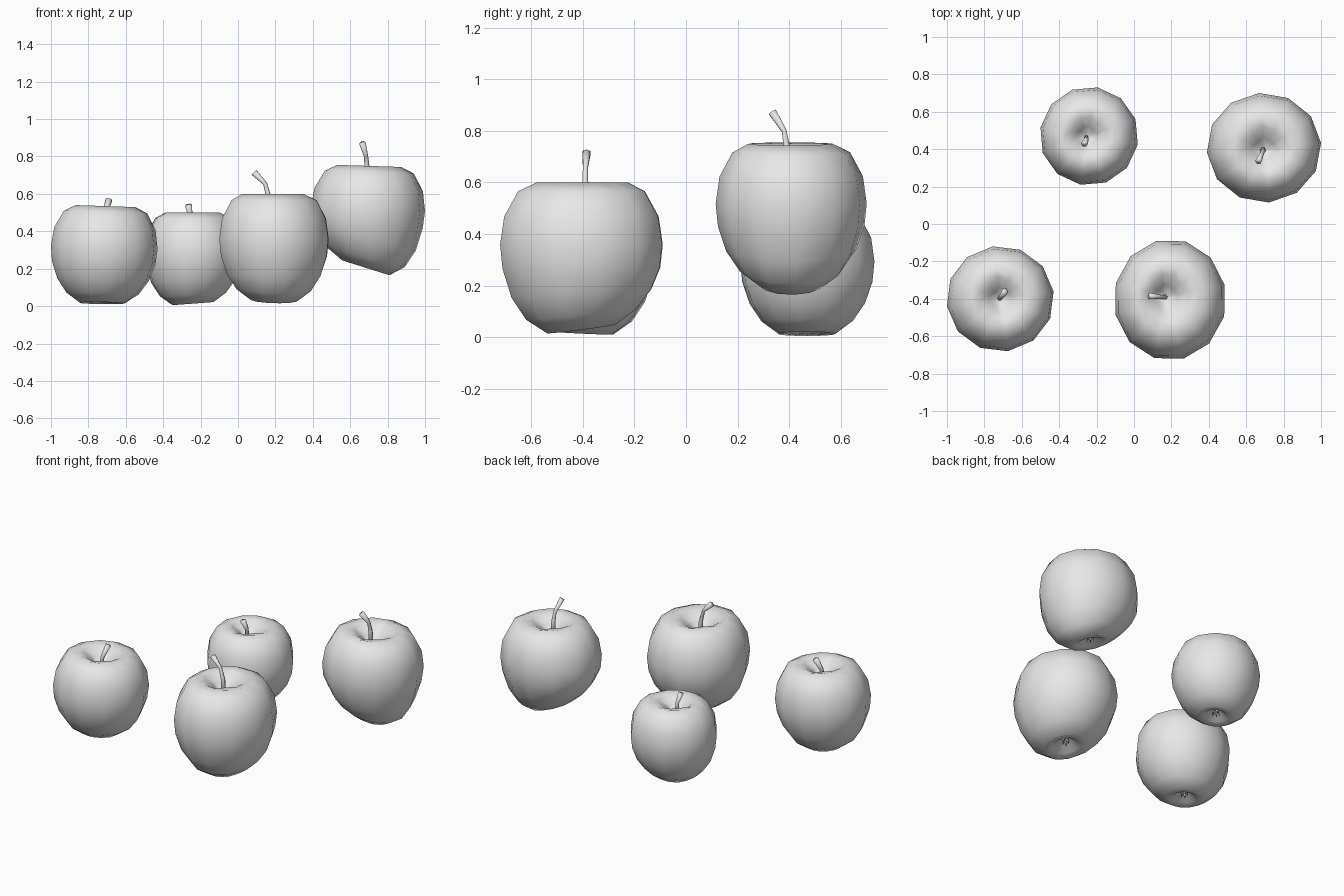
import bpy, bmesh
from math import sin, cos, pi, radians
from mathutils import Vector, Matrix

if "Cube" in bpy.data.objects:
    bpy.data.objects.remove(bpy.data.objects["Cube"], do_unlink=True)

COLOUR = (0.8, 0.8, 0.8, 1)
grey = bpy.data.materials.new("plain_grey")
grey.use_nodes = True
grey.diffuse_color = COLOUR
grey.node_tree.nodes["Principled BSDF"].inputs["Base Color"].default_value = COLOUR

SIDES = 12
# Radius and height from the stem hollow, over the shoulder, to the base hollow
PROFILE = [(.07, .82), (.2, .90), (.38, .975), (.56, 1), (.78, .94), (.95, .77), (1, .58),
           (.97, .42), (.86, .25), (.68, .11), (.42, .01), (.26, .02), (.1, .1)]


def finish(bm, name):
    bmesh.ops.recalc_face_normals(bm, faces=bm.faces)
    for face in bm.faces:
        face.smooth = True
    mesh = bpy.data.meshes.new(name)
    bm.to_mesh(mesh)
    bm.free()
    mesh.materials.append(grey)
    obj = bpy.data.objects.new(name, mesh)
    bpy.context.collection.objects.link(obj)
    return obj


def bridge(bm, rings):
    for a, b in zip(rings, rings[1:]):
        n = len(a)
        for i in range(n):
            bm.faces.new((a[i], a[(i + 1) % n], b[(i + 1) % n], b[i]))
    bm.faces.new(rings[0])
    bm.faces.new(rings[-1])


def apple_body(name, low, high, hollow, slope, tilt, spin):
    low, high = Vector(low), Vector(high)
    size = high - low
    shift = [2 * (hollow[k] - (low[k] + high[k]) / 2) / size[k] for k in (0, 1)]
    turn = Matrix.Rotation(radians(tilt), 3, "Y")
    bm = bmesh.new()
    rings = []
    for k, (r, h) in enumerate(PROFILE):
        ring = []
        for i in range(SIDES):
            a = 2 * pi * i / SIDES + radians(spin)
            # The stem hollow is squarish
            rr = r * (1 + .12 * cos(4 * a)) if k < 3 else r
            x, y, z = rr * cos(a), rr * sin(a), h * 1.9
            top = max(0, 1 - k / 4)
            base = max(0, 1 - h / .45)
            z += base * (slope[0] * x + slope[1] * y)
            x, y = x + shift[0] * top, y + shift[1] * top
            ring.append(bm.verts.new(turn @ Vector((x, y, z))))
        rings.append(ring)
    bridge(bm, rings)
    # Fit the body to its extents
    for k in range(3):
        vals = [v.co[k] for v in bm.verts]
        lo, span = min(vals), max(vals) - min(vals)
        for v in bm.verts:
            v.co[k] = low[k] + (v.co[k] - lo) / span * size[k]
    calyx = sum((v.co for v in rings[-1]), Vector()) / SIDES
    finish(bm, name + "_body")
    return calyx


def apple_stem(name, path, radii):
    bm = bmesh.new()
    pts = [Vector(p) for p in path]
    rings = []
    for k, (p, r) in enumerate(zip(pts, radii)):
        along = pts[min(k + 1, len(pts) - 1)] - pts[max(k - 1, 0)]
        q = Vector((0, 0, 1)).rotation_difference(along)
        rings.append([bm.verts.new(p + q @ Vector((r * cos(i * pi / 3), r * sin(i * pi / 3), 0)))
                      for i in range(6)])
    bridge(bm, rings)
    finish(bm, name + "_stem")


def apple_calyx(name, centre):
    # Five dried sepals in the base hollow
    bm = bmesh.new()
    for i in range(5):
        a = 2 * pi * i / 5
        out, side = Vector((cos(a), sin(a), 0)), Vector((-sin(a), cos(a), 0))
        root = centre + out * .01
        tip = centre + out * .022 - Vector((0, 0, .04))
        corners = [root + side * .009, root - side * .009, root + out * .01]
        v = [bm.verts.new(c) for c in corners + [tip]]
        for f in ((0, 1, 2), (0, 1, 3), (1, 2, 3), (2, 0, 3)):
            bm.faces.new([v[j] for j in f])
    finish(bm, name + "_calyx")


def apple(name, low, high, stem, radii, slope, tilt, spin):
    calyx = apple_body(name, low, high, stem[0], slope, tilt, spin)
    apple_stem(name, stem, radii)
    apple_calyx(name, calyx)


apple("front_right_apple", (-1, -.68, .01), (-.43, -.12, .54),
      [(-.72, -.4, .42), (-.71, -.39, .5), (-.69, -.36, .57)],
      (.013, .013, .019), (.02, -.05), 2, 8)
apple("back_right_apple", (-.5, .21, .005), (.02, .73, .5),
      [(-.255, .465, .38), (-.255, .455, .48), (-.265, .43, .54)],
      (.012, .012, .019), (.08, 0), 0, 20)
apple("front_left_apple", (-.1, -.72, .015), (.485, -.09, .6),
      [(.165, -.39, .47), (.165, -.39, .58), (.145, -.39, .655), (.085, -.385, .715)],
      (.017, .014, .011, .018), (-.03, .14), 0, 14)
apple("back_left_apple", (.39, .115, .165), (1, .7, .755),
      [(.69, .395, .62), (.69, .39, .74), (.685, .38, .80), (.665, .335, .872)],
      (.017, .014, .011, .018), (-.3, 0), 2, 5)
